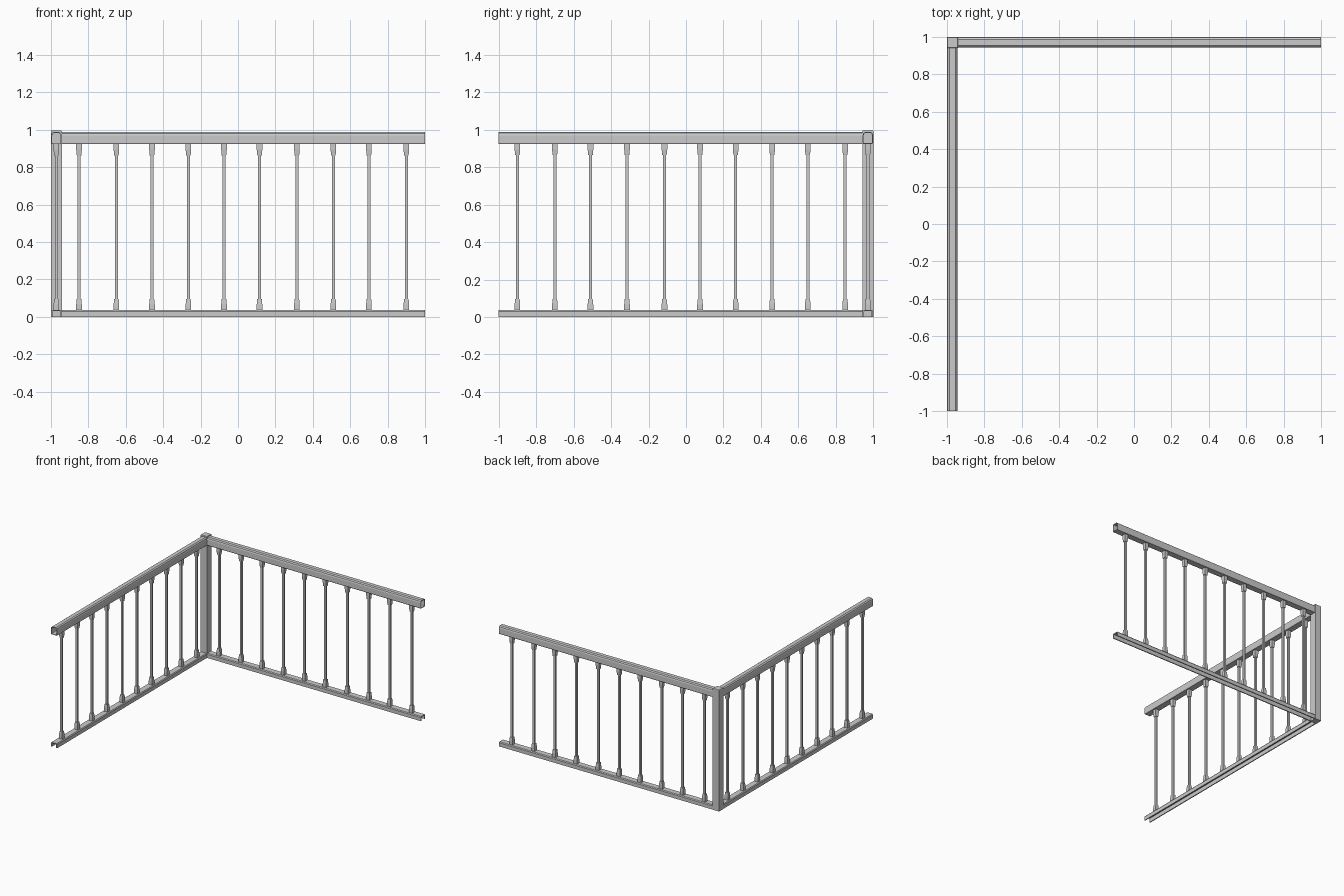
import bpy, bmesh
from mathutils import Matrix

if "Cube" in bpy.data.objects:
    bpy.data.objects.remove(bpy.data.objects["Cube"])

# Second run is the first one mirrored across the diagonal through the corner post
SWAP = Matrix(((0, -1, 0, 0), (-1, 0, 0, 0), (0, 0, 1, 0), (0, 0, 0, 1)))
YC = 0.971  # centre line of the railing run


def finish(bm, name, mirrored):
    if mirrored:
        bm.transform(SWAP)
    bmesh.ops.recalc_face_normals(bm, faces=bm.faces)
    me = bpy.data.meshes.new(name)
    bm.to_mesh(me)
    bm.free()
    ob = bpy.data.objects.new(name, me)
    bpy.context.collection.objects.link(ob)
    return ob


def hollow_bar(name, outer, inner, x0, x1, closed, mirrored):
    """Extrude a thin-walled (y, z) profile along x with open ends."""
    bm = bmesh.new()
    n = len(outer)
    rings = [[bm.verts.new((x, YC + y, z)) for y, z in prof]
             for prof in (outer, inner) for x in (x0, x1)]
    o0, o1, i0, i1 = rings
    for k in range(n if closed else n - 1):
        j = (k + 1) % n
        for a, b in ((o0, o1), (i1, i0), (o0, i0), (o1, i1)):
            bm.faces.new((a[k], a[j], b[j], b[k]))
    if not closed:
        for k in (0, n - 1):
            bm.faces.new((o0[k], o1[k], i1[k], i0[k]))
    return finish(bm, name, mirrored)


def square_stack(name, x, y, levels, mirrored=False):
    """Square column from (half width, z) levels."""
    bm = bmesh.new()
    rings = [[bm.verts.new((x + sx * h, y + sy * h, z))
              for sx, sy in ((-1, -1), (1, -1), (1, 1), (-1, 1))] for h, z in levels]
    for a, b in zip(rings, rings[1:]):
        for k in range(4):
            j = (k + 1) % 4
            bm.faces.new((a[k], a[j], b[j], b[k]))
    bm.faces.new(rings[0])
    bm.faces.new(rings[-1])
    return finish(bm, name, mirrored)


def symmetric(half):
    return half + [(-y, z) for y, z in reversed(half)]


# Profiles: half sections mirrored about the run's centre line
rail_out = symmetric([(0.025, 0.923), (0.028, 0.930), (0.028, 0.970), (0.025, 0.981), (0.016, 0.988)])
rail_in = symmetric([(0.021, 0.928), (0.023, 0.932), (0.023, 0.968), (0.020, 0.977), (0.014, 0.983)])
base_out = symmetric([(0.028, 0.0), (0.028, 0.030), (0.023, 0.037)])
base_in = symmetric([(0.020, 0.0), (0.020, 0.028), (0.018, 0.031)])

spots = [-0.85, -0.65, -0.46, -0.265, -0.075, 0.115, 0.315, 0.51, 0.70, 0.90]

for side, mirrored in (("back", False), ("left", True)):
    # Handrail and bottom channel
    hollow_bar(side + "_handrail", rail_out, rail_in, -0.942, 1.0, True, mirrored)
    hollow_bar(side + "_bottom_rail", base_out, base_in, -0.942, 1.0, False, mirrored)
    # Balusters with a socket at each end
    for i, x in enumerate(spots):
        tag = f"{side}_{{}}_{i + 1}"
        square_stack(tag.format("baluster"), x, YC, [(0.008, 0.09), (0.008, 0.87)], mirrored)
        square_stack(tag.format("lower_socket"), x, YC,
                     [(0.015, 0.036), (0.015, 0.066), (0.012, 0.096)], mirrored)
        square_stack(tag.format("upper_socket"), x, YC,
                     [(0.012, 0.864), (0.015, 0.894), (0.015, 0.925)], mirrored)

# Corner post
square_stack("corner_post", -YC, YC, [(0.029, 0.0), (0.029, 0.993), (0.027, 0.996)])
